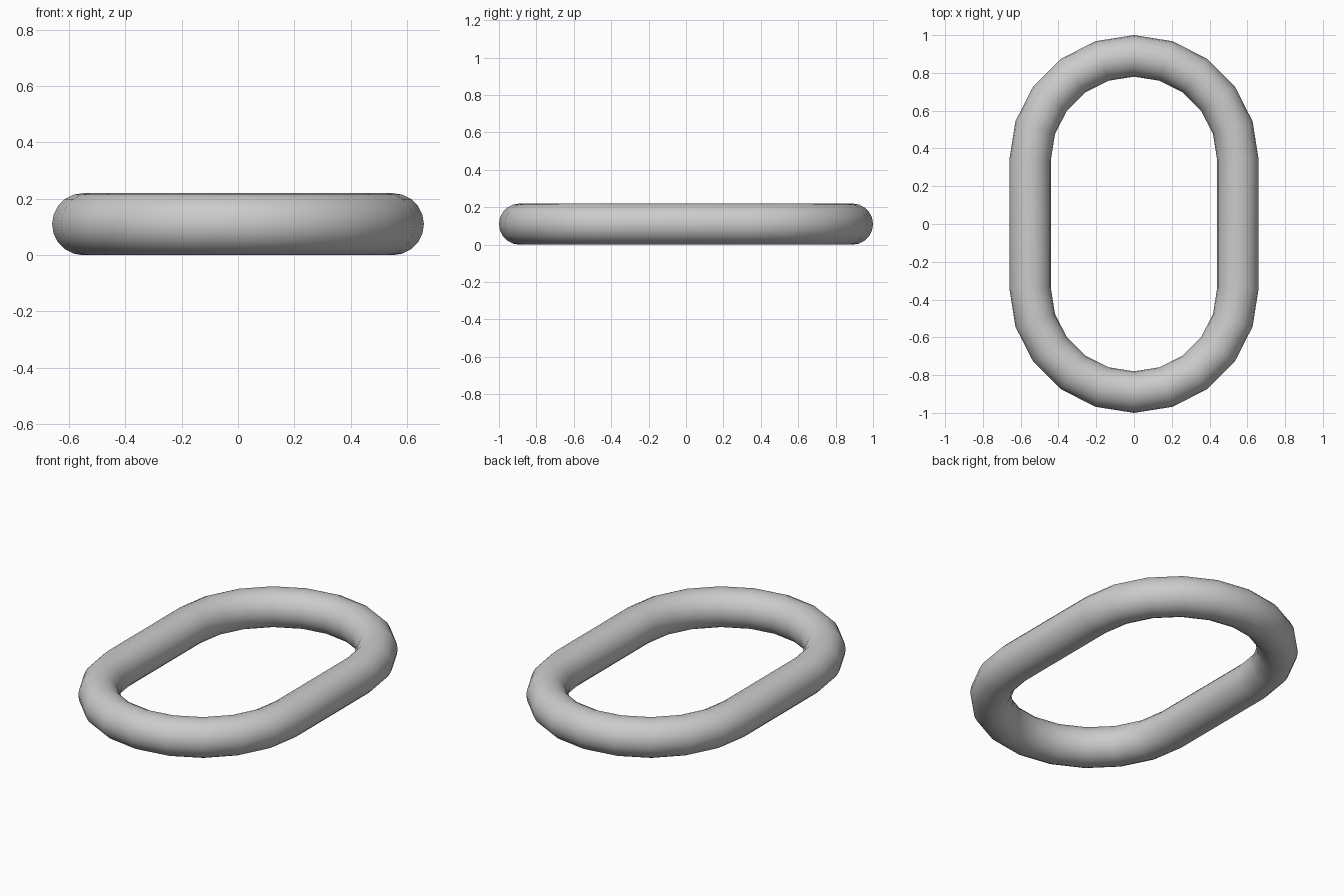
import bpy, bmesh, math

if "Cube" in bpy.data.objects:
    bpy.data.objects.remove(bpy.data.objects["Cube"])

BEND_R, TUBE_R, HALF_STRAIGHT = 0.55, 0.11, 0.34
BEND_SEGS, TUBE_SEGS = 10, 20

bm = bmesh.new()


def add_ring(angle, y_shift):
    """Tube cross-section at an angle around one of the two end bends."""
    ring = []
    for j in range(TUBE_SEGS):
        t = 2 * math.pi * j / TUBE_SEGS
        r = BEND_R + TUBE_R * math.cos(t)
        ring.append(bm.verts.new((r * math.cos(angle),
                                  r * math.sin(angle) + y_shift,
                                  TUBE_R + TUBE_R * math.sin(t))))
    return ring


# Two half-circle bends; bridging between them forms the straight sides
rings = []
for start, shift in ((0, HALF_STRAIGHT), (math.pi, -HALF_STRAIGHT)):
    for i in range(BEND_SEGS + 1):
        rings.append(add_ring(start + math.pi * i / BEND_SEGS, shift))

for i, a in enumerate(rings):
    b = rings[(i + 1) % len(rings)]
    for j in range(TUBE_SEGS):
        k = (j + 1) % TUBE_SEGS
        bm.faces.new((a[j], b[j], b[k], a[k])).smooth = True

bmesh.ops.recalc_face_normals(bm, faces=bm.faces)
mesh = bpy.data.meshes.new("chain_link")
bm.to_mesh(mesh)
bm.free()
bpy.context.collection.objects.link(bpy.data.objects.new("chain_link", mesh))
